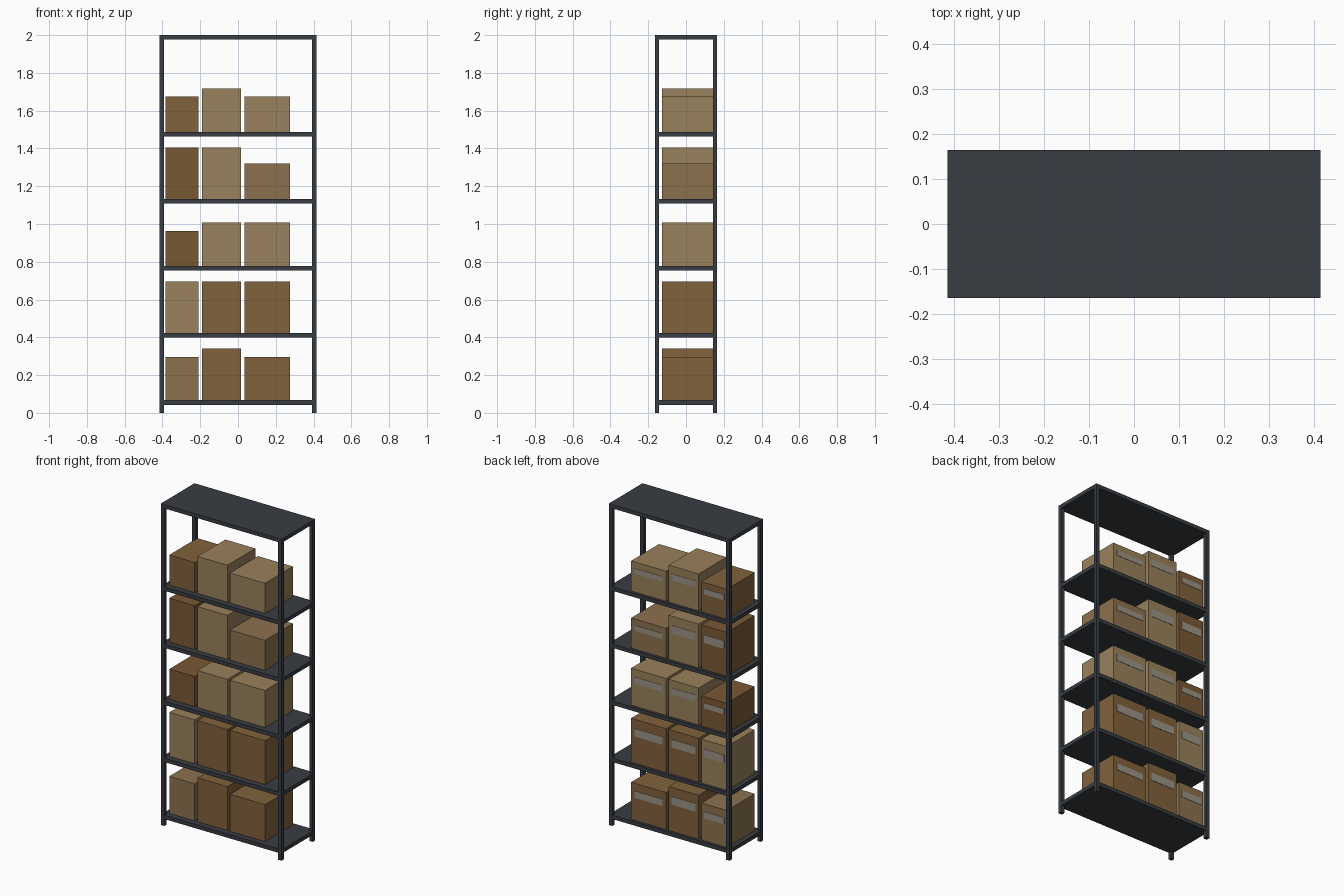
import bpy

if "Cube" in bpy.data.objects:
    bpy.data.objects.remove(bpy.data.objects["Cube"])

def material(name, hex_rgb):
    m = bpy.data.materials.new(name)
    c = [(int(hex_rgb[i:i + 2], 16) / 255) ** 2.2 for i in (0, 2, 4)]
    m.diffuse_color = (*c, 1)
    m.use_nodes = True
    m.node_tree.nodes["Principled BSDF"].inputs["Base Color"].default_value = m.diffuse_color
    return m

def block(name, lo, hi, mat):
    centre = [(a + b) / 2 for a, b in zip(lo, hi)]
    bpy.ops.mesh.primitive_cube_add(size=1, location=centre)
    o = bpy.context.object
    o.name = name
    o.scale = [b - a for a, b in zip(lo, hi)]
    bpy.ops.object.transform_apply(location=False, rotation=False, scale=True)
    o.data.materials.append(mat)
    return o

metal = material("dark_metal", "3b3e43")
label = material("label_paper", "9a9384")
card = {"T": material("card_tan", "98805c"), "L": material("card_light_brown", "8b7150"),
        "B": material("card_brown", "80623f"), "D": material("card_dark", "785937")}

W, D, H = 0.415, 0.165, 2.0   # half width, half depth, height
P, T = 0.023, 0.024           # post side, shelf thickness

# Corner posts
for sx, side in ((-1, "left"), (1, "right")):
    for sy, end in ((-1, "front"), (1, "back")):
        xs = sorted((sx * W, sx * (W - P)))
        ys = sorted((sy * D, sy * (D - P)))
        block(f"{end}_{side}_post", (xs[0], ys[0], 0), (xs[1], ys[1], H - T), metal)

# Top panel
block("top_panel", (-W, -D, H - T), (W, D, H), metal)

# Shelves, each with three labelled cartons: colour and height class
spans = [(-0.384, -0.209), (-0.19, 0.016), (0.034, 0.275)]
heights = (0.187, 0.23, 0.273)
rows = [("LBB", (1, 2, 1)), ("TBB", (2, 2, 2)), ("DTT", (0, 1, 1)),
        ("DTL", (2, 2, 0)), ("BTT", (0, 1, 0))]
FRONT, BACK = -0.127, 0.147
for r, (colours, sizes) in enumerate(rows):
    z = 0.067 + 0.355 * r
    block(f"shelf_{r + 1}", (-W + 0.001, -D + 0.001, z - T), (W - 0.001, D - 0.001, z), metal)
    for k, (x0, x1) in enumerate(spans):
        h = heights[sizes[k]]
        block(f"carton_{r + 1}_{k + 1}", (x0, FRONT, z), (x1, BACK, z + h), card[colours[k]])
        # Paper label on the back face
        m = (x1 - x0) * 0.1
        block(f"carton_label_{r + 1}_{k + 1}", (x0 + m, BACK - 0.002, z + h * 0.61),
              (x1 - m, BACK + 0.002, z + h * 0.79), label)
